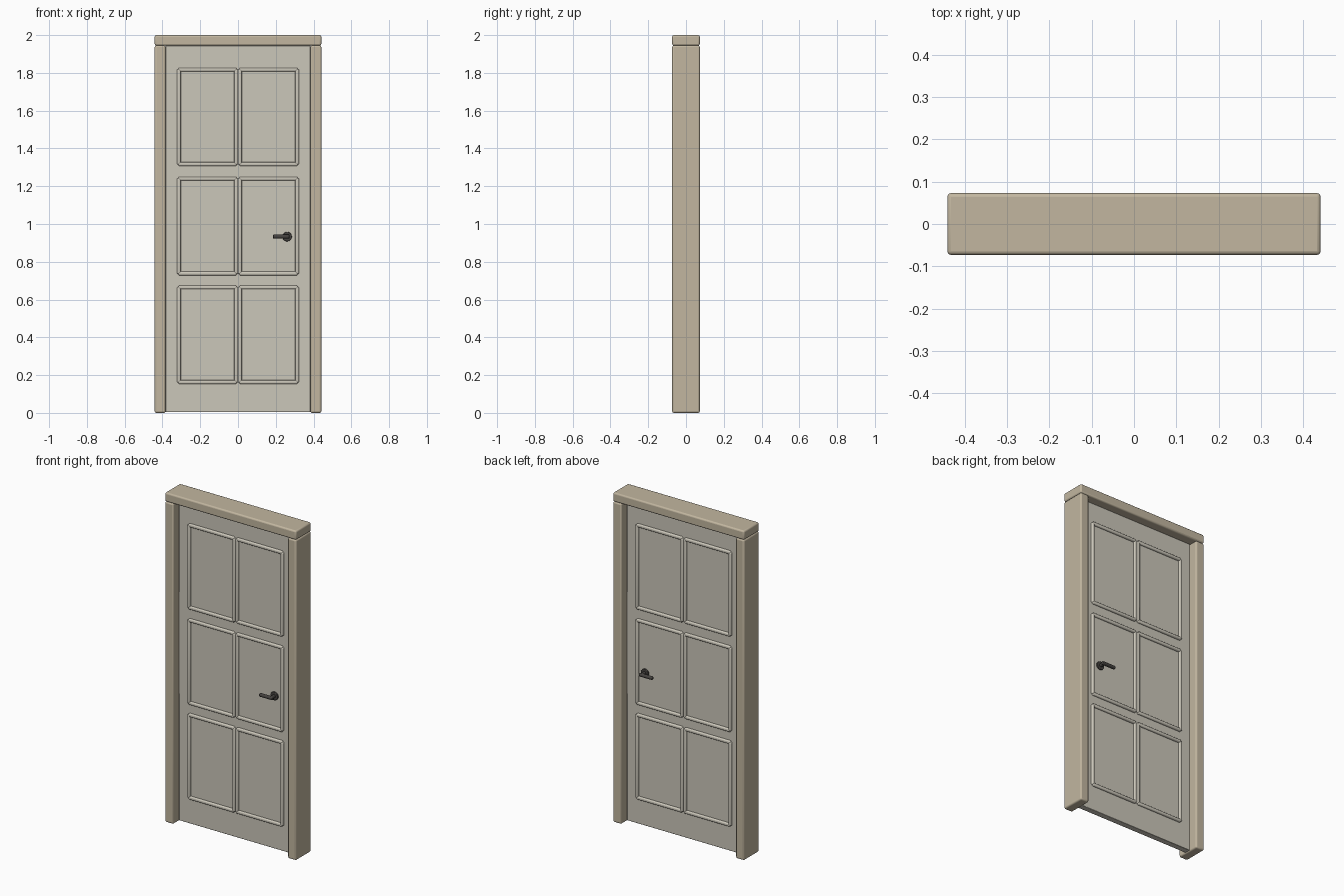
import bpy
import math

if "Cube" in bpy.data.objects:
    bpy.data.objects.remove(bpy.data.objects["Cube"])


def material(name, color):
    m = bpy.data.materials.new(name)
    m.diffuse_color = (*color, 1)
    m.use_nodes = True
    m.node_tree.nodes["Principled BSDF"].inputs["Base Color"].default_value = m.diffuse_color
    return m


frame_mat = material("frame_paint", (0.54, 0.47, 0.35))
door_mat = material("door_paint", (0.60, 0.57, 0.49))
metal_mat = material("dark_metal", (0.06, 0.055, 0.05))


def finish(ob, name, mat, bevel, segments):
    ob.name = name
    ob.data.materials.append(mat)
    bpy.ops.object.transform_apply(location=False, rotation=True, scale=True)
    if bevel:
        mod = ob.modifiers.new("bevel", 'BEVEL')
        mod.width = bevel
        mod.segments = segments
        mod.limit_method = 'ANGLE'
    bpy.ops.object.shade_smooth_by_angle(angle=math.radians(40))
    return ob


def box(name, lo, hi, mat, bevel=0.0, segments=3):
    center = [(a + b) / 2 for a, b in zip(lo, hi)]
    bpy.ops.mesh.primitive_cube_add(size=1, location=center)
    ob = bpy.context.object
    ob.scale = [b - a for a, b in zip(lo, hi)]
    return finish(ob, name, mat, bevel, segments)


def rod(name, center, radius, length, rotation, mat, bevel):
    bpy.ops.mesh.primitive_cylinder_add(vertices=32, radius=radius, depth=length,
                                        location=center, rotation=rotation)
    return finish(bpy.context.object, name, mat, bevel, 3)


HALF_W, INNER, DEPTH, TOP = 0.441, 0.384, 0.073, 1.945
FACE = 0.018   # half thickness of the door leaf

# Frame: two jambs and the head
box("left_jamb", (-HALF_W, -DEPTH, 0), (-INNER, DEPTH, TOP), frame_mat, 0.009)
box("right_jamb", (INNER, -DEPTH, 0), (HALF_W, DEPTH, TOP), frame_mat, 0.009)
box("head", (-HALF_W, -DEPTH, TOP), (HALF_W, DEPTH, 2.0), frame_mat, 0.009)

# Door leaf
box("door_leaf", (-INNER, -FACE, 0.004), (INNER, FACE, TOP), door_mat, 0.003, 2)

# Panel mouldings: two columns by three rows on both faces
R = 0.010      # half width of a moulding bar
OUT = 0.012    # how far it stands proud of the leaf
for side, label in ((-1, "front"), (1, "back")):
    y0, y1 = sorted((side * (FACE - 0.008), side * (FACE + OUT)))
    for z0, z1 in ((0.163, 0.665), (0.738, 1.240), (1.317, 1.817)):
        for x0, x1 in ((-0.313, -0.010), (0.010, 0.313)):
            for z in (z0, z1):
                box(label + "_rail_moulding", (x0 - 0.003, y0, z - R),
                    (x1 + 0.003, y1, z + R), door_mat, 0.007)
            for x in (x0, x1):
                box(label + "_stile_moulding", (x - R, y0, z0 - 0.003),
                    (x + R, y1, z1 + 0.003), door_mat, 0.007)

    # Lever handle
    hx, hz = 0.260, 0.933
    turn = (math.pi / 2, 0, 0)
    rod(label + "_handle_rose", (hx, side * (FACE + 0.004), hz), 0.025, 0.010,
        turn, metal_mat, 0.003)
    rod(label + "_handle_neck", (hx, side * (FACE + 0.020), hz), 0.010, 0.040,
        turn, metal_mat, 0.002)
    rod(label + "_handle_lever", (0.229, side * 0.055, hz), 0.0105, 0.088,
        (0, math.pi / 2, 0), metal_mat, 0.004)
